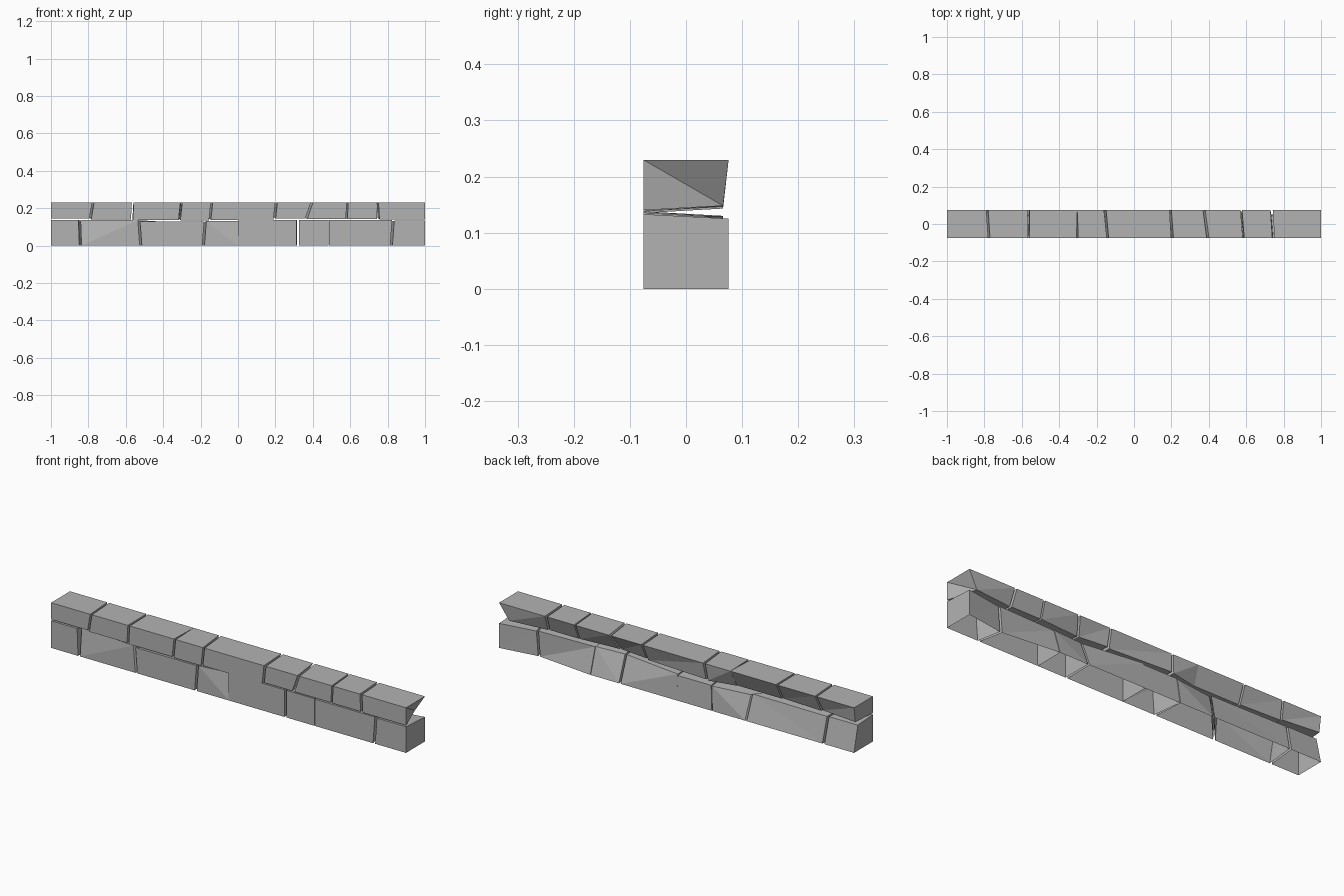
import bpy
import bmesh

if "Cube" in bpy.data.objects:
    bpy.data.objects.remove(bpy.data.objects["Cube"], do_unlink=True)

HALF = 0.076      # half the wall's thickness
TOP = 0.23        # wall height

stone_grey = bpy.data.materials.new("stone grey")
stone_grey.use_nodes = True
GREY = (0.45, 0.45, 0.45, 1)
stone_grey.diffuse_color = GREY
bsdf = stone_grey.node_tree.nodes["Principled BSDF"]
bsdf.inputs["Base Color"].default_value = GREY
bsdf.inputs["Roughness"].default_value = 0.9


def make_stone(name, corner, open_bottom):
    """Block from a corner rule; side 0/1 = -x/+x, back 0/1, top 0/1."""
    bm = bmesh.new()
    v = {(s, b, t): bm.verts.new(corner(s, b, t))
         for s in (0, 1) for b in (0, 1) for t in (0, 1)}
    ring = ((0, 0), (1, 0), (1, 1), (0, 1))
    for k in (0, 1):
        bm.faces.new([v[k, p, q] for p, q in ring])
        bm.faces.new([v[p, k, q] for p, q in ring])
        if k or not open_bottom:
            bm.faces.new([v[p, q, k] for p, q in ring])
    bmesh.ops.recalc_face_normals(bm, faces=bm.faces)
    bmesh.ops.triangulate(bm, faces=bm.faces)
    mesh = bpy.data.meshes.new(name)
    bm.to_mesh(mesh)
    bm.free()
    mesh.materials.append(stone_grey)
    bpy.context.collection.objects.link(bpy.data.objects.new(name, mesh))


def make_course(name, joints, seam_z, upper):
    """joint: x, lean (top minus bottom), skew (back minus front),
    front gap, back gap, back inset at the seam."""
    for i in range(len(joints) - 1):
        def corner(s, b, t, i=i):
            x, lean, skew, front_gap, back_gap, inset = joints[i + s]
            gap = back_gap if b else front_gap
            at_seam = t != upper
            x += lean * (t - 0.5) + skew * b + gap * (0.5 - s)
            y = HALF if b else -HALF
            z = (TOP if upper else 0) if not at_seam else seam_z[i]
            if at_seam and b:
                y -= inset
                z += 0.008 if upper else -0.008
            # worn corners
            if upper and i + s == len(joints) - 1 and b and at_seam:
                x -= 0.05
            if not upper and b and not t and i + s == len(joints) - 2:
                y -= 0.03
            if not upper and not b and t and (i, s) in ((1, 0), (3, 1)):
                y += 0.02
            return x, y, z
        make_stone(f"{name}_stone_{i + 1}", corner, not upper)


# Large stones of the bottom course
make_course("lower", [
    (-1, 0, 0, 0, 0, 0.03),
    (-.845, -.005, .015, .012, .012, .03),
    (-.525, -.01, .13, .012, .01, .035),
    (-.18, .01, -.015, .012, .004, .01),
    (0, 0, 0, 0, 0, .01),
    (.32, 0, 0, .012, .01, .05),
    (.485, 0, 0, .003, .003, .04),
    (.825, .01, -.025, .012, .012, .03),
    (1, 0, 0, 0, 0, 0)],
    (.138, .136, .129, .131, .138, .138, .136, .133), False)

# Small stones of the top course
make_course("upper", [
    (-1, 0, 0, 0, 0, .01),
    (-.782, .015, -.01, .01, .01, .03),
    (-.565, .005, -.002, .01, .01, .04),
    (-.308, .01, 0, .01, 0, .04),
    (-.145, .01, -.015, .01, .012, .01),
    (.2, .01, -.01, .012, .01, .03),
    (.38, .03, -.02, .012, .012, .045),
    (.583, .005, -.012, .008, .008, .03),
    (.748, -.005, -.01, .012, .012, .03),
    (1, 0, 0, 0, 0, .01)],
    (.145, .14, .137, .135, .138, .144, .143, .142, .14), True)
